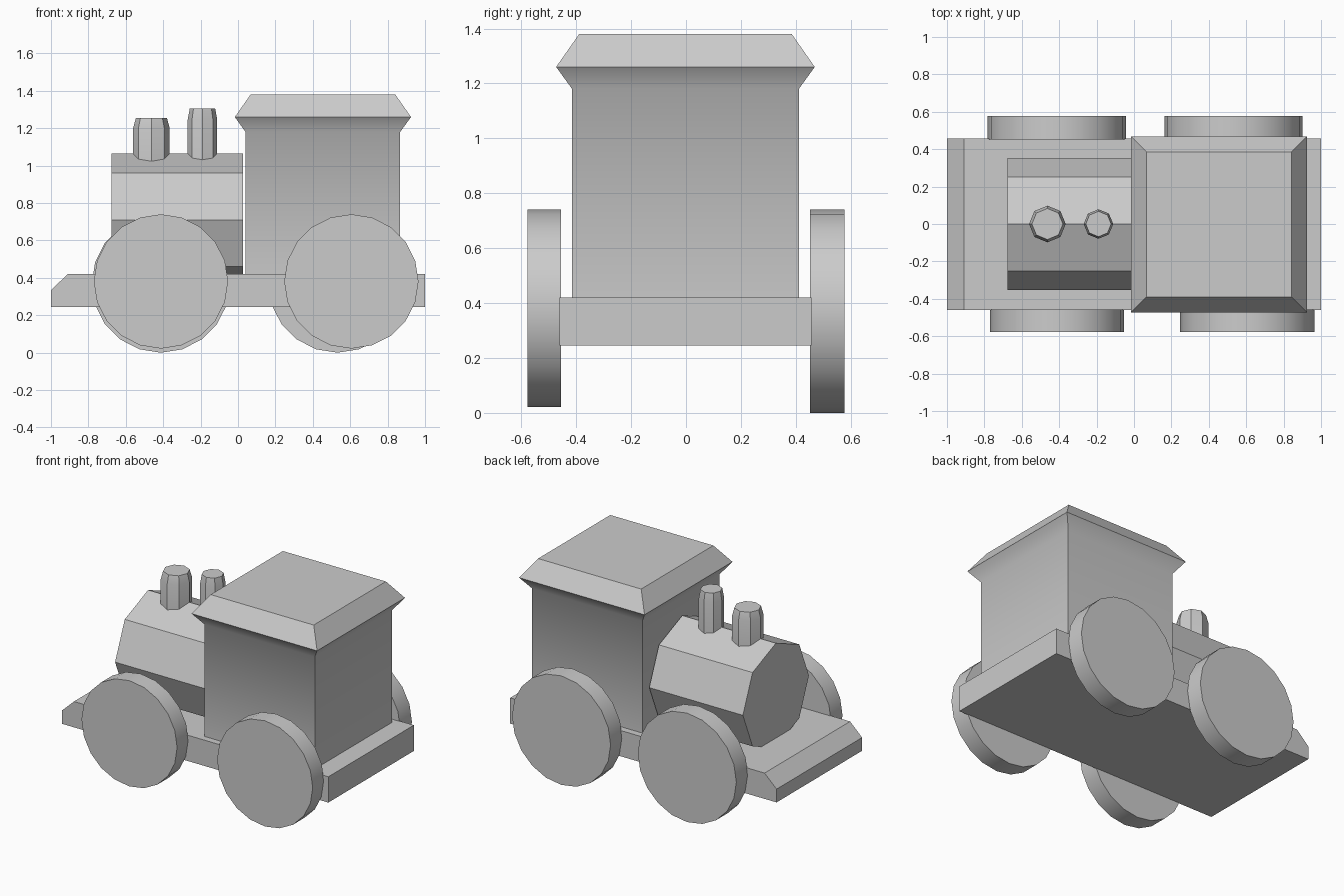
import bpy, bmesh
from math import cos, sin, pi

if "Cube" in bpy.data.objects:
    bpy.data.objects.remove(bpy.data.objects["Cube"])


def loft(name, rings):
    """Skin a list of equal-sized vertex rings and cap both ends."""
    bm = bmesh.new()
    rows = [[bm.verts.new(p) for p in ring] for ring in rings]
    n = len(rows[0])
    for a, b in zip(rows, rows[1:]):
        for i in range(n):
            j = (i + 1) % n
            bm.faces.new((a[i], a[j], b[j], b[i]))
    bm.faces.new(rows[0][::-1])
    bm.faces.new(rows[-1])
    bmesh.ops.recalc_face_normals(bm, faces=bm.faces)
    mesh = bpy.data.meshes.new(name)
    bm.to_mesh(mesh)
    bm.free()
    obj = bpy.data.objects.new(name, mesh)
    bpy.context.collection.objects.link(obj)
    bpy.ops.object.select_all(action='DESELECT')
    obj.select_set(True)
    bpy.context.view_layer.objects.active = obj
    bpy.ops.object.shade_smooth_by_angle(angle=40 * pi / 180)
    return obj


def circle(n, r):
    return [(r * cos(2 * pi * i / n), r * sin(2 * pi * i / n)) for i in range(n)]


# chassis: side profile with a chamfered nose, extruded across y
side = [(-1, 0.245), (1, 0.245), (1, 0.42), (-0.91, 0.42), (-1, 0.335)]
loft("chassis", [[(x, y, z) for x, z in side] for y in (-0.46, 0.457)])

# cab with flared eaves and sloped roof: (x0, x1, half width, z)
cab = [(0.04, 0.867, 0.413, 0.415), (0.04, 0.867, 0.413, 1.18),
       (-0.017, 0.925, 0.471, 1.26), (0.067, 0.841, 0.387, 1.38)]
loft("cab", [[(a, -w - 0.002, z), (b, -w - 0.002, z),
              (b, w - 0.002, z), (a, w - 0.002, z)] for a, b, w, z in cab])

# octagonal boiler lying along x
loft("boiler", [[(x, u, 0.71 + v) for u, v in circle(8, 0.354)]
                for x in (-0.675, 0.028)])

# two octagonal chimneys with tapered tops
for name, cx, r, rt, shoulder, top in (
        ("front_chimney", -0.463, 0.098, 0.083, 1.20, 1.255),
        ("rear_chimney", -0.19, 0.079, 0.068, 1.245, 1.305)):
    loft(name, [[(cx + u, v, z) for u, v in circle(8, rad)]
                for rad, z in ((r, 0.98), (r, shoulder), (rt, top))])

# four 20-sided wheels, slightly uneven from side to side
for name, cx, cz, r, y0, y1 in (
        ("wheel_front_near", -0.412, 0.381, 0.359, -0.577, -0.456),
        ("wheel_rear_near", 0.606, 0.381, 0.359, -0.577, -0.456),
        ("wheel_front_far", -0.412, 0.37, 0.37, 0.452, 0.577),
        ("wheel_rear_far", 0.532, 0.37, 0.37, 0.452, 0.577)):
    loft(name, [[(cx + u, y, cz + v) for u, v in circle(20, r)] for y in (y0, y1)])
